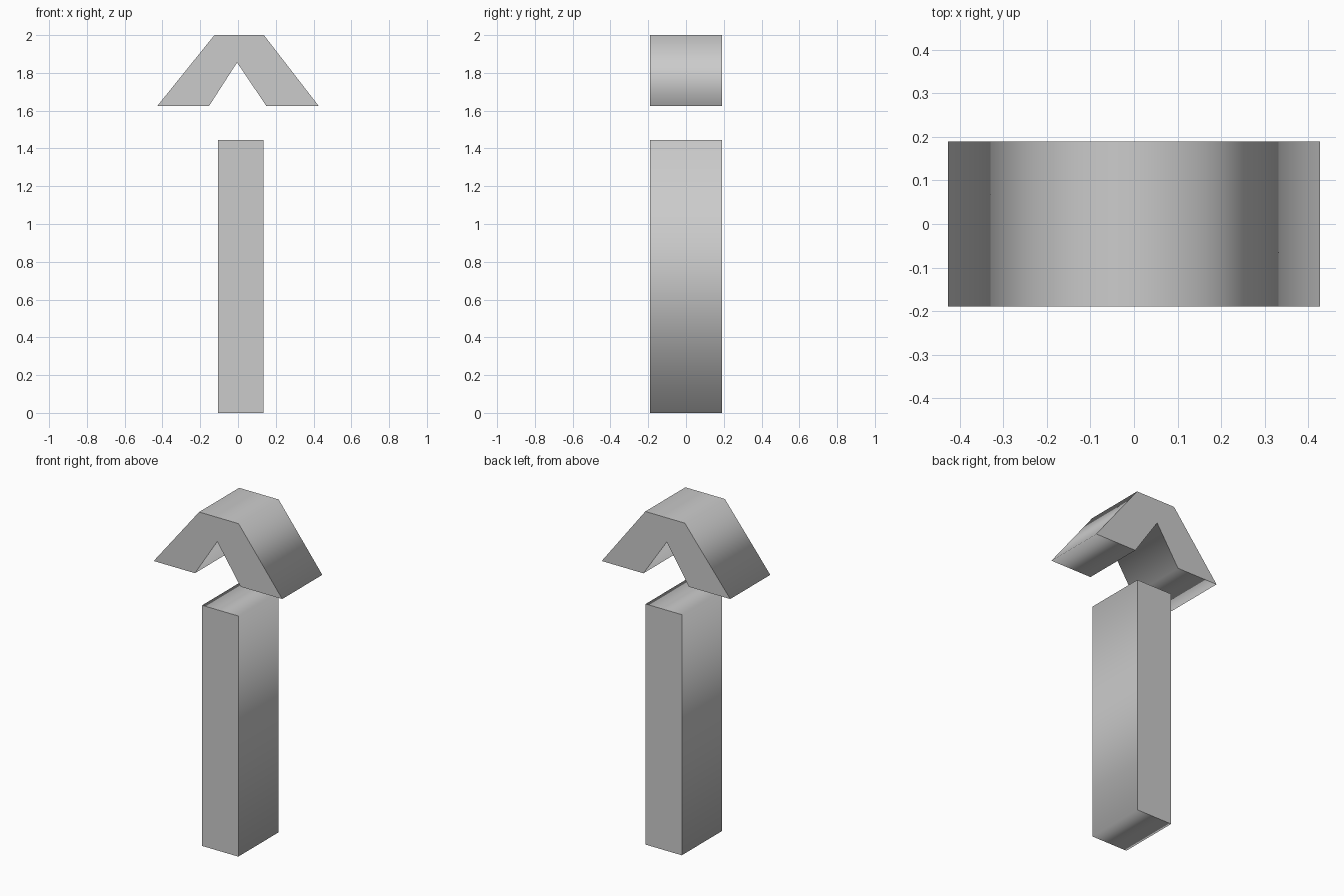
import bpy
import bmesh

cube = bpy.data.objects.get("Cube")
if cube:
    bpy.data.objects.remove(cube, do_unlink=True)

HALF_DEPTH = 0.19

# One plain grey for everything
grey = bpy.data.materials.new("plain grey")
grey.use_nodes = True
colour = (0.6, 0.6, 0.6, 1)
grey.diffuse_color = colour
grey.node_tree.nodes["Principled BSDF"].inputs["Base Color"].default_value = colour


def extrude_profile(name, profile):
    """Extrude an x-z outline along y: flat caps, softly shaded rim."""
    bm = bmesh.new()
    front = bm.faces.new([bm.verts.new((x, -HALF_DEPTH, z)) for x, z in profile])
    result = bmesh.ops.extrude_face_region(bm, geom=[front], use_keep_orig=True)
    back = [v for v in result["geom"] if isinstance(v, bmesh.types.BMVert)]
    bmesh.ops.translate(bm, verts=back, vec=(0, 2 * HALF_DEPTH, 0))
    bmesh.ops.recalc_face_normals(bm, faces=bm.faces)
    for face in bm.faces:
        face.smooth = abs(face.normal.y) < 0.5
    for edge in bm.edges:
        edge.smooth = edge.link_faces[0].smooth == edge.link_faces[1].smooth
    mesh = bpy.data.meshes.new(name)
    bm.to_mesh(mesh)
    bm.free()
    mesh.materials.append(grey)
    obj = bpy.data.objects.new(name, mesh)
    bpy.context.collection.objects.link(obj)
    return obj


# Upright post
extrude_profile("stem", [(-0.105, 0), (0.135, 0), (0.135, 1.445), (-0.105, 1.445)])

# Floating chevron with a flat top and a notch below
extrude_profile("chevron_head", [
    (-0.427, 1.625), (-0.153, 1.625), (-0.005, 1.855), (0.15, 1.625),
    (0.427, 1.625), (0.137, 2), (-0.125, 2)])
